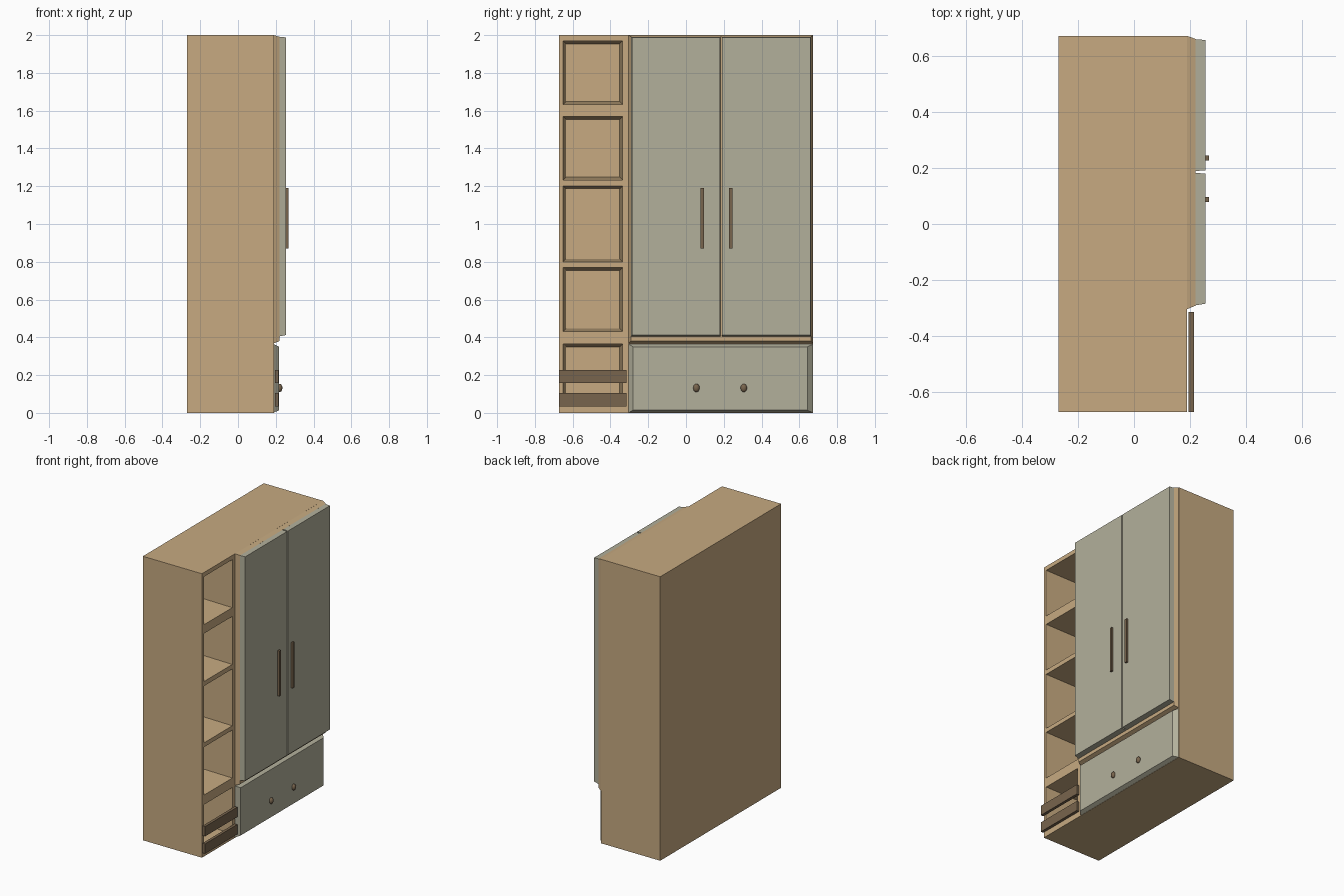
import bpy, bmesh, math

if "Cube" in bpy.data.objects:
    bpy.data.objects.remove(bpy.data.objects["Cube"])


def material(name, rgb):
    m = bpy.data.materials.new(name)
    m.diffuse_color = (*rgb, 1)
    m.use_nodes = True
    m.node_tree.nodes["Principled BSDF"].inputs["Base Color"].default_value = m.diffuse_color
    return m


TAN = material("light_wood", (0.57, 0.402, 0.22))
SAGE = material("sage_paint", (0.45, 0.435, 0.33))
BROWN = material("dark_wood", (0.19, 0.13, 0.075))


def add_frustum(bm, back, front):
    """Solid between two rectangles, each given as (x, y0, y1, z0, z1)."""
    rings = []
    for x, y0, y1, z0, z1 in (back, front):
        rings.append([bm.verts.new((x, y, z)) for y, z in
                      ((y0, z0), (y1, z0), (y1, z1), (y0, z1))])
    a, b = rings
    bm.faces.new(a[::-1])
    bm.faces.new(b)
    for i in range(4):
        j = (i + 1) % 4
        bm.faces.new((a[i], a[j], b[j], b[i]))


def make(name, mat, pairs):
    bm = bmesh.new()
    for back, front in pairs:
        add_frustum(bm, back, front)
    bmesh.ops.recalc_face_normals(bm, faces=bm.faces)
    me = bpy.data.meshes.new(name)
    bm.to_mesh(me)
    bm.free()
    ob = bpy.data.objects.new(name, me)
    bpy.context.collection.objects.link(ob)
    me.materials.append(mat)
    return ob


def box(name, mat, x0, x1, y0, y1, z0, z1):
    return make(name, mat, [((x0, y0, y1, z0, z1), (x1, y0, y1, z0, z1))])


# Cabinet body with five tapered open shelves cut into the right face
body = box("cabinet_body", TAN, -0.27, 0.19, -0.673, 0.673, 0, 2)
niches = [(0.04, 0.365), (0.432, 0.77), (0.80, 1.20), (1.232, 1.57), (1.632, 1.97)]
t = 0.016
cutter = make("shelf_cutter", TAN, [
    ((-0.25, -0.65 + t, -0.335 - t, z0 + t, z1 - t), (0.191, -0.65, -0.335, z0, z1))
    for z0, z1 in niches])
cutter.hide_render = True
mod = body.modifiers.new("shelves", 'BOOLEAN')
mod.operation = 'DIFFERENCE'
mod.solver = 'EXACT'
mod.object = cutter
bpy.context.view_layer.objects.active = body
bpy.ops.object.modifier_apply(modifier=mod.name)
bpy.data.objects.remove(cutter, do_unlink=True)

# Raised frame behind the doors
make("door_frame", TAN, [((0.189, -0.305, 0.673, 0.368, 2.0),
                          (0.22, -0.292, 0.662, 0.38, 1.991))])

# Pair of doors with bar handles
for side, y0, y1, b0, b1, hy in (("left", -0.285, 0.181, -0.291, 0.182, 0.087),
                                 ("right", 0.191, 0.658, 0.190, 0.661, 0.236)):
    make(side + "_door", SAGE, [((0.219, b0, b1, 0.405, 1.991),
                                 (0.255, y0, y1, 0.412, 1.988))])
    box(side + "_door_handle", BROWN, 0.254, 0.268, hy - 0.009, hy + 0.009, 0.87, 1.19)

# Drawer front with sloped edges
make("drawer_front", SAGE, [((0.189, -0.305, 0.673, 0.001, 0.364),
                             (0.217, -0.28, 0.642, 0.014, 0.35))])

# Drawer knobs
for i, y in enumerate((0.055, 0.306)):
    bpy.ops.mesh.primitive_uv_sphere_add(segments=16, ring_count=10, radius=1,
                                         location=(0.22, y, 0.132))
    knob = bpy.context.object
    knob.name = f"drawer_knob_{i + 1}"
    knob.scale = (0.015, 0.017, 0.022)
    knob.data.materials.append(BROWN)
    bpy.ops.object.shade_smooth_by_angle()

# Guard slats across the lowest shelf
for i, (z0, z1) in enumerate(((0.035, 0.104), (0.157, 0.226))):
    box(f"shelf_slat_{i + 1}", BROWN, 0.195, 0.215, -0.673, -0.315, z0, z1)
